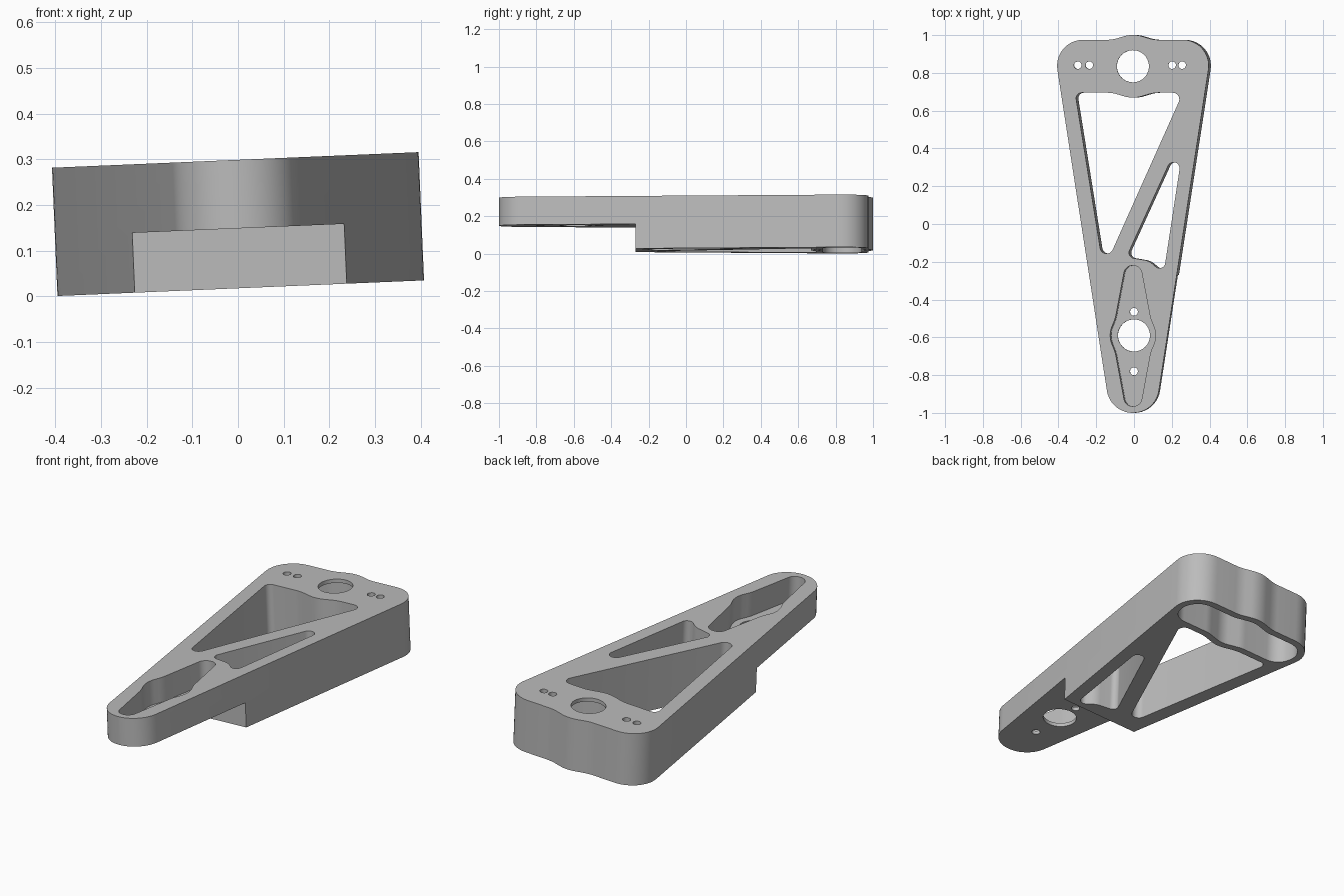
import bpy, bmesh, math
from mathutils import Vector

if "Cube" in bpy.data.objects:
    bpy.data.objects.remove(bpy.data.objects["Cube"])

THICK, STEP, FLOOR = 0.281, 0.131, 0.02

metal = bpy.data.materials.new("plain grey")
metal.use_nodes = True
grey = (0.5, 0.5, 0.5, 1)
metal.diffuse_color = grey
metal.node_tree.nodes["Principled BSDF"].inputs["Base Color"].default_value = grey


def rounded(corners, steps=10):
    """Outline from (x, y, radius) corners, each replaced by a tangent arc."""
    out = []
    for i, (x, y, r) in enumerate(corners):
        p = Vector((x, y))
        a = (Vector(corners[i - 1][:2]) - p).normalized()
        b = (Vector(corners[(i + 1) % len(corners)][:2]) - p).normalized()
        if r == 0:
            out.append(p)
            continue
        half = a.angle(b) / 2
        centre = p + (a + b).normalized() * r / math.sin(half)
        start = p + a * r / math.tan(half) - centre
        end = p + b * r / math.tan(half) - centre
        sweep = start.angle_signed(end)
        for k in range(steps + 1):
            t = -sweep * k / steps
            c, s = math.cos(t), math.sin(t)
            out.append(centre + Vector((start.x * c - start.y * s, start.x * s + start.y * c)))
    return out


def mirror_x(right):
    """Close a right-hand half outline with its mirror image."""
    return right + [(-x, y, r) for x, y, r in reversed(right) if x > 0]


def circle(x, y, r, n=40):
    return [Vector((x + r * math.cos(math.tau * k / n), y + r * math.sin(math.tau * k / n)))
            for k in range(n)]


def prism(name, outline, z0, z1):
    bm = bmesh.new()
    face = bm.faces.new([bm.verts.new((p.x, p.y, z0)) for p in outline])
    top = bmesh.ops.extrude_face_region(bm, geom=[face])["geom"]
    bmesh.ops.translate(bm, vec=(0, 0, z1 - z0),
                        verts=[v for v in top if isinstance(v, bmesh.types.BMVert)])
    bmesh.ops.recalc_face_normals(bm, faces=bm.faces)
    mesh = bpy.data.meshes.new(name)
    bm.to_mesh(mesh)
    bm.free()
    mesh.materials.append(metal)
    obj = bpy.data.objects.new(name, mesh)
    bpy.context.collection.objects.link(obj)
    return obj


# Tapered body with a rounded tip and a bulge at the wide end
body = prism("bracket_body", rounded(mirror_x([
    (0.1195, -1, 0.138), (0.4245, 0.975, 0.137), (0.11, 0.975, 0.2), (0, 1.008, 0.165)])),
    0, THICK)
bpy.context.view_layer.objects.active = body
body.select_set(True)


def cut(name, outline, z0=-0.1, z1=THICK + 0.1):
    cutter = prism(name, outline, z0, z1)
    cutter.hide_render = True
    mod = body.modifiers.new(name, "BOOLEAN")
    mod.operation, mod.solver, mod.object = "DIFFERENCE", "EXACT", cutter
    bpy.ops.object.modifier_apply(modifier=name)
    bpy.data.objects.remove(cutter)


# Underside step that thins the arm
cut("arm_step", rounded([(-1, -1.5, 0), (1, -1.5, 0), (1, -0.27, 0), (-1, -0.27, 0)]), -0.1, STEP)

# Large triangular window
cut("large_window", rounded([
    (-0.155, -0.243, 0.035), (0.265, 0.695, 0.035), (0.11, 0.695, 0.2),
    (0, 0.662, 0.165), (-0.11, 0.695, 0.2), (-0.306, 0.695, 0.03)]))

# Small triangular window
cut("small_window", rounded([
    (0.163, -0.262, 0.03), (0.282, 0.517, 0.032),
    (-0.034, -0.175, 0.03), (0.085, -0.195, 0.09)]))

# Arm pocket, open upward
cut("arm_pocket", rounded(mirror_x([
    (0.04, -0.965, 0.046), (0.093, -0.68, 0.2), (0.13, -0.59, 0.12),
    (0.093, -0.5, 0.2), (0.04, -0.22, 0.046)])), STEP + FLOOR, THICK + 0.1)

# Wide end pocket, open downward
cut("end_pocket", rounded(mirror_x([
    (0, 0.702, 0.13), (0.11, 0.733, 0.15), (0.35, 0.733, 0.088),
    (0.381, 0.937, 0.1), (0.11, 0.937, 0.15), (0, 0.968, 0.13)])), -0.1, THICK - FLOOR)

# Shaft holes and screw holes
for y in (-0.59, 0.835):
    cut("shaft_hole", circle(0, y, 0.085))
for y in (-0.465, -0.78):
    cut("arm_screw_hole", circle(0, y, 0.021, 20))
for x in (-0.292, -0.231, 0.208, 0.261):
    cut("end_screw_hole", circle(x, 0.841, 0.02, 20))

bpy.ops.object.shade_smooth_by_angle(angle=math.radians(30))

# Slight sideways lean
body.rotation_euler.y = -0.0425
body.location = (0.006, 0, 0.018)
